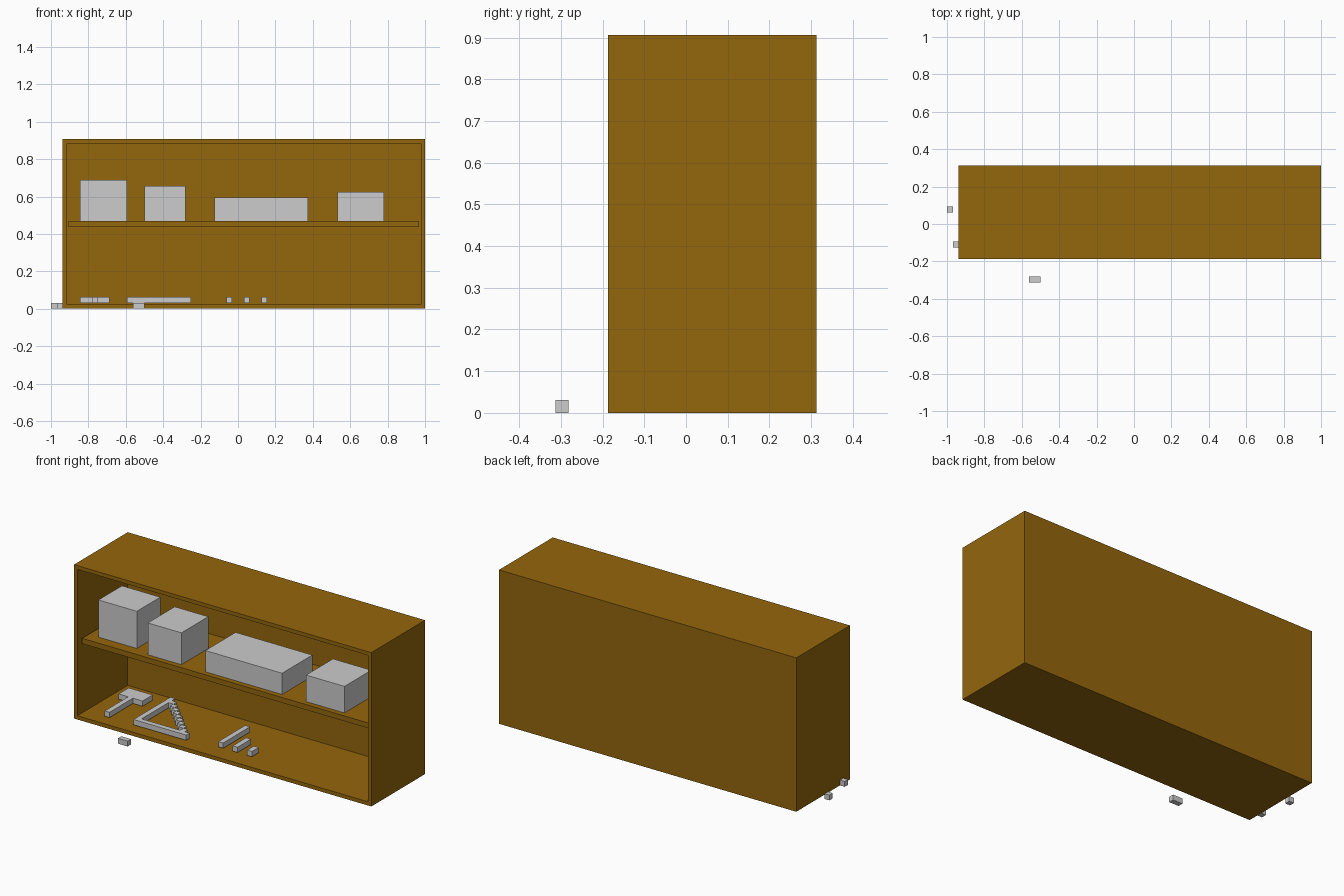
import bpy
import bmesh
from mathutils import Matrix, Vector

if "Cube" in bpy.data.objects:
    bpy.data.objects.remove(bpy.data.objects["Cube"], do_unlink=True)

U = 1 / 32                          # one block
ORIGIN = Vector((-30, -6, 0))       # front left bottom corner of the cabinet, in blocks


def srgb(*rgb):
    return [((c / 255 + 0.055) / 1.055) ** 2.4 if c > 10 else c / 255 / 12.92 for c in rgb] + [1.0]


def material(name, color):
    m = bpy.data.materials.new(name)
    m.use_nodes = True
    m.diffuse_color = color
    m.node_tree.nodes["Principled BSDF"].inputs["Base Color"].default_value = color
    return m


WOOD = material("brown wood", srgb(148, 102, 12))
GREY = material("light grey", srgb(204, 204, 204))


def add_box(bm, start, size):
    """Box given by its minimum corner and size in blocks, from the cabinet corner."""
    start, size = Vector(start), Vector(size)
    center = (ORIGIN + start + size / 2) * U
    mat = Matrix.Translation(center) @ Matrix.Diagonal((*(size * U), 1))
    return bmesh.ops.create_cube(bm, size=1, matrix=mat)["verts"]


def finish(name, bm, mat):
    mesh = bpy.data.meshes.new(name)
    bm.to_mesh(mesh)
    bm.free()
    mesh.materials.append(mat)
    obj = bpy.data.objects.new(name, mesh)
    bpy.context.collection.objects.link(obj)


def boxes(name, parts, mat=GREY):
    bm = bmesh.new()
    for start, size in parts:
        add_box(bm, start, size)
    finish(name, bm, mat)


# Cabinet: solid block hollowed from the front, one block thick walls
bm = bmesh.new()
add_box(bm, (0, 0, 0), (62, 16, 29))
bm.normal_update()
front = min(bm.faces, key=lambda f: f.calc_center_median().y)
bmesh.ops.inset_region(bm, faces=[front], thickness=U)
new = bmesh.ops.extrude_discrete_faces(bm, faces=[front])["faces"][0]
bmesh.ops.translate(bm, verts=new.verts, vec=(0, 15 * U, 0))
bmesh.ops.recalc_face_normals(bm, faces=bm.faces)
finish("cabinet", bm, WOOD)

# Middle shelf, set back from the front edge
boxes("shelf", [((1, 1, 14), (60, 14, 1))], WOOD)

# Storage boxes on the shelf: x, y, width, depth, height
for i, (x, y, w, d, h) in enumerate([(3, 3, 8, 7, 7), (14, 2, 7, 8, 6),
                                     (26, 2, 16, 9, 4), (47, 2, 8, 8, 5)]):
    boxes(f"storage_box_{i + 1}", [((x, y, 15), (w, d, h))])

# Hammer: handle and head
boxes("hammer", [((5, 2, 1), (1, 7, 1)), ((3, 9, 1), (5, 3, 1))])

# Set square: two straight arms and a stepped diagonal
boxes("set_square", [((11, 2, 1), (11, 1, 1)), ((11, 3, 1), (1, 10, 1))]
      + [((11 + i, 12 - i, 1), (1, 1, 1)) for i in range(1, 10)])

# Three rods of falling length
for i, length in enumerate((8, 4, 2)):
    boxes(f"rod_{i + 1}", [((28 + 3 * i, 3, 1), (1, length, 1))])

# Loose pieces on the floor
for i, (x, y, w) in enumerate([(-2, 8, 1), (-1, 2, 1), (12, -4, 2)]):
    boxes(f"loose_piece_{i + 1}", [((x, y, 0), (w, 1, 1))])
